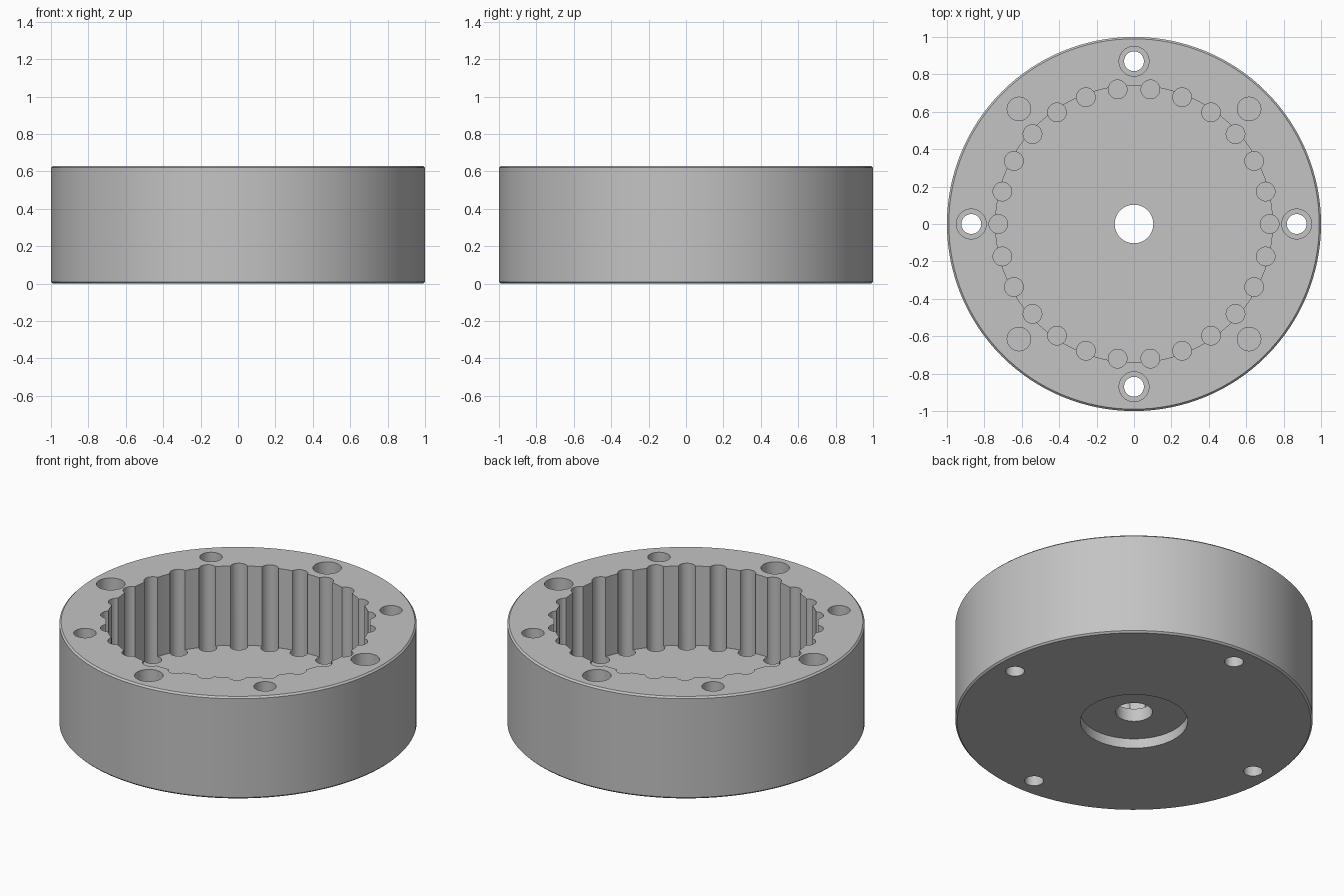
import bpy
import bmesh
from math import cos, sin, pi, radians

if "Cube" in bpy.data.objects:
    bpy.data.objects.remove(bpy.data.objects["Cube"])

HEIGHT = 0.63
FLOOR = 0.14
BOLT_CIRCLE = 0.87


def lathe(bm, profile, sides, centre=(0, 0), closed=False):
    """Turn a (radius, height) profile about a vertical axis."""
    rings = []
    for r, z in profile:
        rings.append([bm.verts.new((centre[0] + r * cos(2 * pi * i / sides),
                                    centre[1] + r * sin(2 * pi * i / sides), z))
                      for i in range(sides)])
    pairs = list(zip(rings, rings[1:]))
    if closed:
        pairs.append((rings[-1], rings[0]))
    else:
        bm.faces.new(rings[0])
        bm.faces.new(rings[-1])
    for a, b in pairs:
        for i in range(sides):
            j = (i + 1) % sides
            bm.faces.new((a[i], a[j], b[j], b[i]))


def finish(bm, name):
    bmesh.ops.recalc_face_normals(bm, faces=bm.faces[:])
    mesh = bpy.data.meshes.new(name)
    bm.to_mesh(mesh)
    bm.free()
    obj = bpy.data.objects.new(name, mesh)
    bpy.context.collection.objects.link(obj)
    return obj


def polar(radius, angle):
    return radius * cos(angle), radius * sin(angle)


grey = bpy.data.materials.new("light grey")
grey.use_nodes = True
colour = (0.55, 0.55, 0.55, 1)
grey.diffuse_color = colour
grey.node_tree.nodes["Principled BSDF"].inputs["Base Color"].default_value = colour

# Housing: cup with chamfered rims, centre bore and bearing recess underneath
bm = bmesh.new()
lathe(bm, [(0.103, 0.06), (0.3, 0.06), (0.3, 0), (0.99, 0), (1, 0.01),
           (1, HEIGHT - 0.01), (0.99, HEIGHT), (0.74, HEIGHT),
           (0.74, FLOOR), (0.103, FLOOR)], 128, closed=True)
housing = finish(bm, "ring_housing")
housing.data.materials.append(grey)

# Cutters: pin grooves that sink into the floor
above = HEIGHT + 0.1
bm = bmesh.new()
pins = 26
for i in range(pins):
    lathe(bm, [(0.05, FLOOR - 0.06), (0.05, above)], 32,
          polar(0.725, 2 * pi * i / pins))

# Cutters: counterbored through holes on the axes, blind holes between them
step = HEIGHT - 0.1
for i in range(4):
    lathe(bm, [(0.053, -0.1), (0.053, step), (0.08, step), (0.08, above)], 32,
          polar(BOLT_CIRCLE, i * pi / 2))
    lathe(bm, [(0.063, HEIGHT - 0.2), (0.063, above)], 32,
          polar(BOLT_CIRCLE, i * pi / 2 + pi / 4))
cutter = finish(bm, "hole_cutter")
cutter.hide_render = True

# Cut the holes and keep only the finished housing
cut = housing.modifiers.new("holes", "BOOLEAN")
cut.operation = "DIFFERENCE"
cut.solver = "EXACT"
cut.object = cutter
bpy.ops.object.select_all(action="DESELECT")
housing.select_set(True)
bpy.context.view_layer.objects.active = housing
bpy.ops.object.modifier_apply(modifier=cut.name)
bpy.data.objects.remove(cutter)
bpy.ops.object.shade_smooth_by_angle(angle=radians(30))
